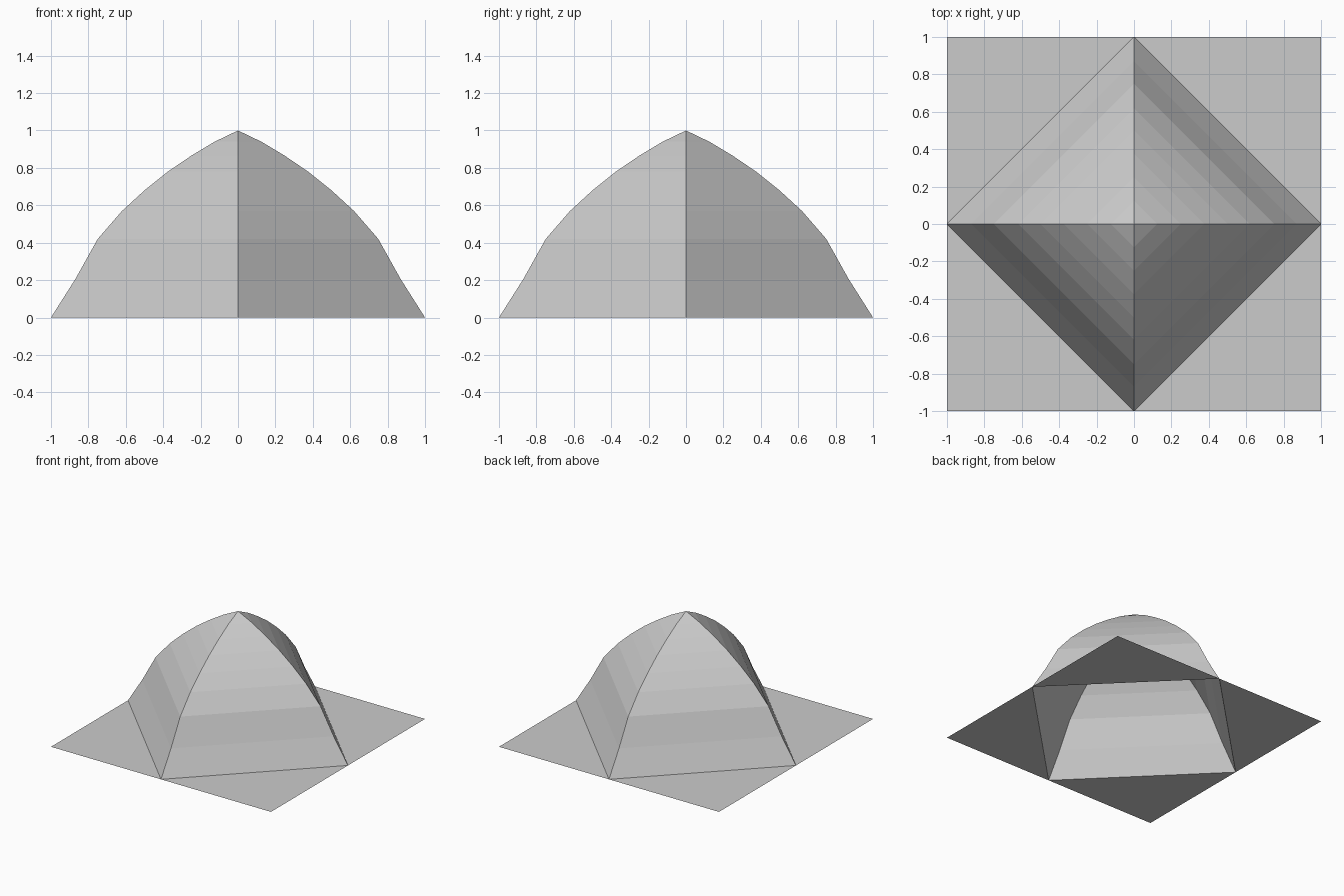
import bpy, bmesh

if "Cube" in bpy.data.objects:
    bpy.data.objects.remove(bpy.data.objects["Cube"])

# Ridge profile: (distance from the axis, height)
PROFILE = [(1, 0), (0.87, 0.205), (0.75, 0.42), (0.62, 0.57), (0.5, 0.68),
           (0.375, 0.78), (0.25, 0.865), (0.125, 0.94)]
DIRS = [(1, 0), (0, 1), (-1, 0), (0, -1)]


def finish(name, bm):
    mesh = bpy.data.meshes.new(name)
    bm.to_mesh(mesh)
    bm.free()
    bpy.context.collection.objects.link(bpy.data.objects.new(name, mesh))


# Open four-sided curved vault, stacked diamond rings up to the apex
bm = bmesh.new()
rings = [[bm.verts.new((r * x, r * y, z)) for x, y in DIRS] for r, z in PROFILE]
for low, high in zip(rings, rings[1:]):
    for i in range(4):
        j = (i + 1) % 4
        bm.faces.new((low[i], low[j], high[j], high[i]))
apex = bm.verts.new((0, 0, 1))
for i in range(4):
    bm.faces.new((rings[-1][i], rings[-1][(i + 1) % 4], apex))
finish("vault", bm)

# Flat corner triangles completing the square base
bm = bmesh.new()
for i in range(4):
    (ax, ay), (bx, by) = DIRS[i], DIRS[(i + 1) % 4]
    bm.faces.new([bm.verts.new((x, y, 0)) for x, y in
                  ((ax, ay), (ax + bx, ay + by), (bx, by))])
finish("base_corners", bm)
